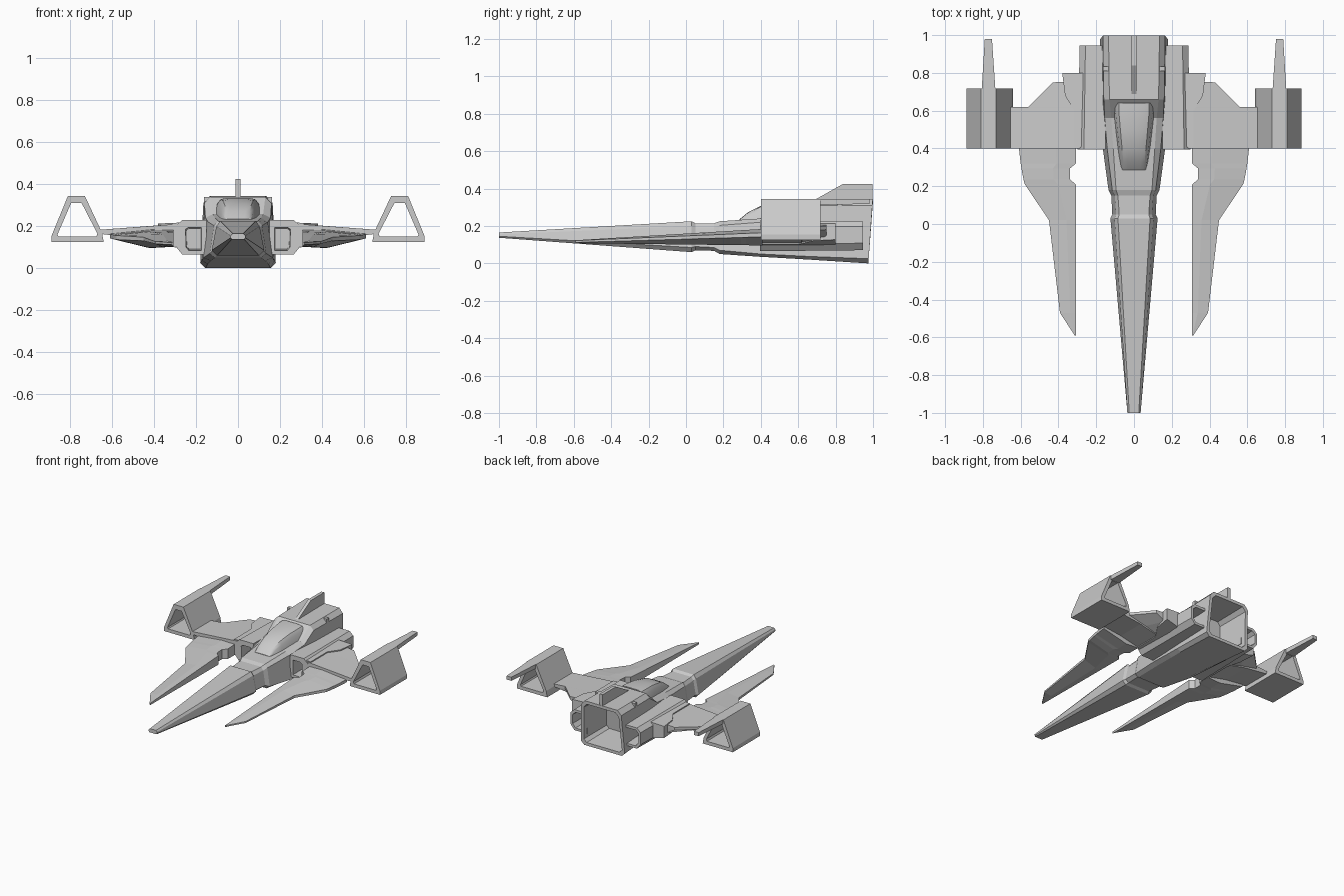
import bpy, bmesh

if "Cube" in bpy.data.objects:
    bpy.data.objects.remove(bpy.data.objects["Cube"])

grey = bpy.data.materials.new("hull_grey")
grey.use_nodes = True
grey.diffuse_color = (0.6, 0.6, 0.6, 1)
grey.node_tree.nodes["Principled BSDF"].inputs["Base Color"].default_value = (0.6, 0.6, 0.6, 1)


def loft(name, rings, mirror=False, closed=False, smooth=0):
    """Skin equal-sized rings of 3D points; cap the ends or join them."""
    bm = bmesh.new()
    loops = [[bm.verts.new(p) for p in ring] for ring in rings]
    n = len(loops[0])
    pairs = list(zip(loops, loops[1:]))
    if closed:
        pairs.append((loops[-1], loops[0]))
    else:
        bm.faces.new(loops[0])
        bm.faces.new(loops[-1])
    for a, b in pairs:
        for i in range(n):
            j = (i + 1) % n
            bm.faces.new((a[i], a[j], b[j], b[i]))
    bmesh.ops.recalc_face_normals(bm, faces=bm.faces)
    mesh = bpy.data.meshes.new(name)
    bm.to_mesh(mesh)
    bm.free()
    mesh.materials.append(grey)
    obj = bpy.data.objects.new(name, mesh)
    bpy.context.collection.objects.link(obj)
    if mirror:
        obj.modifiers.new("mirror", 'MIRROR').use_clip = False
    if smooth:
        bpy.ops.object.select_all(action='DESELECT')
        obj.select_set(True)
        bpy.context.view_layer.objects.active = obj
        bpy.ops.object.shade_smooth_by_angle(angle=smooth)
    return obj


def symmetric(y, half, rake=0):
    """Ring from the right half of a section, leaning back with height."""
    pts = half + [(-x, z) for x, z in reversed(half)]
    return [(x, y + rake * z, z) for x, z in pts]


def flat(y, pts):
    return [(x, y, z) for x, z in pts]


def shrink(ring, cx, cz, s, dy=0):
    return [(cx + (x - cx) * s, y + dy, cz + (z - cz) * s) for x, y, z in ring]


# Fuselage: y, then top, shoulder, lower side and bottom corners
hull = [
    (-1.0, (.025, .165), (.035, .155), (.035, .145), (.03, .137)),
    (.03, (.085, .225), (.103, .20), (.125, .085), (.10, .06)),
    (.05, (.078, .214), (.095, .192), (.115, .09), (.09, .07)),
    (.15, (.085, .214), (.102, .192), (.12, .085), (.097, .067)),
    (.18, (.095, .225), (.115, .203), (.135, .07), (.11, .05)),
    (.40, (.11, .24), (.142, .22), (.165, .05), (.13, .035)),
    (.56, (.12, .257), (.155, .24), (.17, .042), (.138, .026)),
    (.66, (.13, .34), (.16, .31), (.173, .037), (.145, .02)),
]
rings = [symmetric(y, list(half)) for y, *half in hull]
stern = symmetric(.975, [(.135, .343), (.165, .31), (.18, .025), (.155, 0)], .07)
mouth = shrink(stern, 0, .172, .87)
rings += [stern, mouth, shrink(mouth, 0, .172, .92, -.25)]
loft("fuselage", rings)

# Canopy: y, half width, base height, top height
canopy = [
    (.285, .07, .222, .235), (.33, .078, .225, .272), (.40, .088, .23, .308),
    (.50, .10, .24, .328), (.60, .112, .25, .335), (.64, .112, .26, .335),
]
rings = []
for y, w, base, top in canopy:
    h = top - base
    rings.append(symmetric(y, [(w * .45, top), (w * .72, base + h * .92),
                               (w * .88, base + h * .65), (w, base - .01)]))
loft("canopy", rings, smooth=.6)

# Tail fin
fin = [(.68, .335), (.84, .425), (.997, .425), (.997, .33)]
loft("tail_fin", [[(x, y, z) for y, z in fin] for x in (-.012, .012)])

# Hatch blocks on the rear deck
loft("deck_hatch", [[(x, y, z) for x, y in ((.13, .81), (.163, .81), (.163, .835), (.13, .835))]
                    for z in (.30, .338)], mirror=True)

# Engine nacelles, hollow at both ends
section = [(.15, .23), (.265, .23), (.298, .20), (.298, .105), (.265, .065), (.15, .065)]
front = flat(.395, section)
back = shrink(flat(.945, section), .15, .145, .93)
intake = flat(.395, [(.175, .195), (.235, .195), (.25, .185), (.247, .10), (.235, .085), (.175, .085)])
exhaust = shrink(back, .218, .145, .76)
loft("engine_nacelle", [shrink(intake, .21, .14, .9, .18), intake, front,
                        back, exhaust, shrink(exhaust, .218, .145, .9, -.15)], mirror=True)

# Stepped block between nacelle and wing
plan = [(.26, .405), (.315, .405), (.315, .6), (.365, .68), (.38, .8), (.26, .8)]
loft("wing_root", [[(x, y, z - max(0, x - .3) * slope) for x, y in plan]
                   for z, slope in ((.095, -.4), (.217, .06))], mirror=True)

# Rear wing: y and outer edge
rings = []
for y, out in ((.4, .655), (.618, .655), (.62, .56), (.75, .43), (.752, .36)):
    tip = .21 - (out - .3) * .075
    mid = .3 + (out - .3) * .45
    rings.append(flat(y, [(.28, .211), (out, tip), (out, tip - .02), (mid, .14), (.28, .10)]))
loft("rear_wing", rings, mirror=True)

# Forward wing blade: y, inner edge, outer edge
blade = [(-.59, .308, .314), (-.47, .308, .392), (.02, .308, .45), (.21, .308, .578),
         (.235, .338, .585), (.295, .338, .596), (.32, .308, .60), (.41, .308, .61)]
rings = []
for y, inner, out in blade:
    t = (y + .59)
    mid = inner + (out - inner) * .35
    rings.append(flat(y, [(inner, .122 + .06 * t), (mid, .124 + .06 * t), (out, .122 + .042 * t),
                          (out, .112 + .03 * t), (mid, .108 - .012 * t), (inner, .108 - .006 * t)]))
loft("forward_wing", rings, mirror=True)

# Wingtip pods: open trapezoid tubes
outer = [(.64, .125), (.888, .125), (.888, .155), (.81, .345), (.73, .345), (.648, .17)]
inner = [(.675, .15), (.855, .15), (.86, .16), (.795, .31), (.745, .31), (.67, .165)]
loft("wingtip_pod", [flat(.4, outer), flat(.718, outer), flat(.718, inner), flat(.4, inner)],
     mirror=True, closed=True)

# Spikes trailing from the pods
loft("pod_spike", [flat(.70, [(.733, .345), (.807, .345), (.807, .312), (.733, .312)]),
                   flat(.98, [(.752, .345), (.79, .345), (.79, .318), (.752, .318)])], mirror=True)
